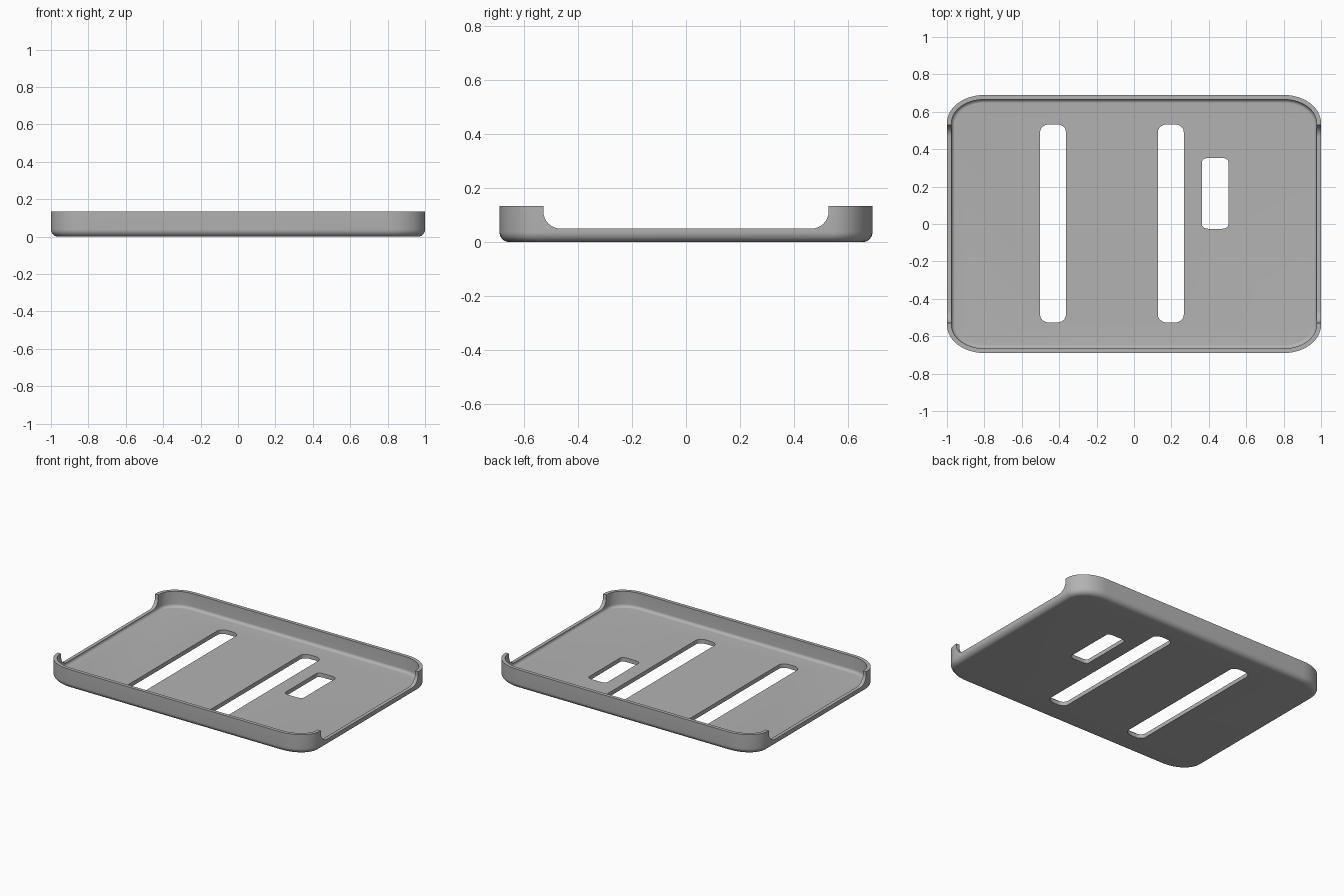
import bpy, bmesh, math

if "Cube" in bpy.data.objects:
    bpy.data.objects.remove(bpy.data.objects["Cube"])

HALF_X, HALF_Y, HEIGHT = 1.0, 0.69, 0.135
WALL, FLOOR, OUT_R, IN_R = 0.024, 0.028, 0.038, 0.02

grey = bpy.data.materials.new("plain grey")
grey.use_nodes = True
colour = (0.45, 0.45, 0.45, 1)
grey.diffuse_color = colour
grey.node_tree.nodes["Principled BSDF"].inputs["Base Color"].default_value = colour


def rounded_rect(hx, hy, rx, ry, steps):
    """Outline of a rectangle with elliptical corners, counter-clockwise."""
    points = []
    for corner, (sx, sy) in enumerate([(1, 1), (-1, 1), (-1, -1), (1, -1)]):
        for i in range(steps + 1):
            a = math.pi / 2 * (corner + i / steps)
            points.append((sx * (hx - rx) + rx * math.cos(a),
                           sy * (hy - ry) + ry * math.sin(a)))
    return points


def loft(name, rings):
    """Closed solid skinned through rings of equal length."""
    bm = bmesh.new()
    loops = [[bm.verts.new(p) for p in ring] for ring in rings]
    for low, high in zip(loops, loops[1:]):
        for i in range(len(low)):
            j = (i + 1) % len(low)
            bm.faces.new((low[i], low[j], high[j], high[i]))
    bm.faces.new(loops[0][::-1])
    bm.faces.new(loops[-1])
    bmesh.ops.recalc_face_normals(bm, faces=bm.faces)
    mesh = bpy.data.meshes.new(name)
    bm.to_mesh(mesh)
    bm.free()
    obj = bpy.data.objects.new(name, mesh)
    bpy.context.collection.objects.link(obj)
    mesh.materials.append(grey)
    return obj


# Tray section: (inset, height) from underside, over the rim, to the floor
arc = [math.pi / 2 * i / 8 for i in range(9)]
section = [(OUT_R * (1 - math.sin(a)), OUT_R * (1 - math.cos(a))) for a in arc]
section += [(0, HEIGHT), (WALL, HEIGHT)]
section += [(WALL + IN_R * (1 - math.cos(a)), FLOOR + IN_R * (1 - math.sin(a)))
            for a in arc]
tray = loft("tray", [
    [(x, y, z) for x, y in rounded_rect(HALF_X - d, HALF_Y - d, 0.2 - d, 0.15 - d, 14)]
    for d, z in section])

# Cutters for the two long slots and the short window
cutters = []
for name, x, y, hx, hy, rx, ry in [
        ("left_slot_cutter", 0.197, 0.003, 0.069, 0.53, 0.05, 0.04),
        ("right_slot_cutter", -0.433, 0.003, 0.069, 0.53, 0.05, 0.04),
        ("window_cutter", 0.434, 0.164, 0.07, 0.19, 0.04, 0.02)]:
    outline = rounded_rect(hx, hy, rx, ry, 6)
    cutters.append(loft(name, [[(x + u, y + v, z) for u, v in outline]
                               for z in (-0.1, 0.1)]))

# Cutter for the lowered side walls, with rounded lower corners
outline = rounded_rect(0.528, 0.2, 0.065, 0.065, 8)
cutters.append(loft("side_opening_cutter",
                    [[(x, u, 0.25 + v) for u, v in outline] for x in (-1.2, 1.2)]))

# Cut the openings and shade
bpy.context.view_layer.objects.active = tray
for cutter in cutters:
    mod = tray.modifiers.new(cutter.name, 'BOOLEAN')
    mod.operation, mod.solver, mod.object = 'DIFFERENCE', 'EXACT', cutter
    bpy.ops.object.modifier_apply(modifier=mod.name)
    bpy.data.objects.remove(cutter)
bpy.ops.object.select_all(action='DESELECT')
tray.select_set(True)
bpy.ops.object.shade_smooth_by_angle(angle=math.radians(35))
